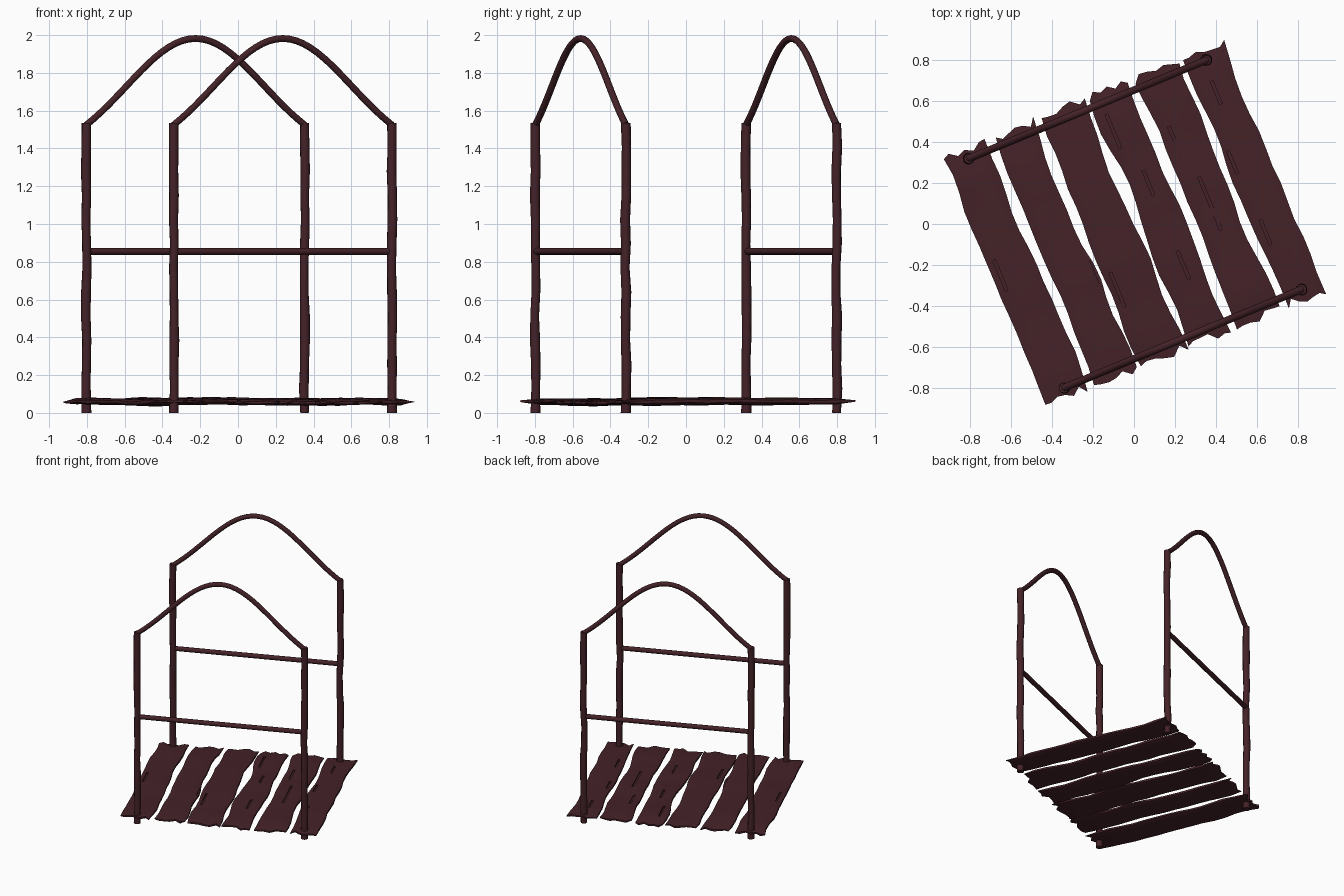
import bpy, bmesh, math, random
from mathutils import Vector, Matrix

if "Cube" in bpy.data.objects:
    bpy.data.objects.remove(bpy.data.objects["Cube"])

random.seed(7)
ANG = math.radians(22.5)
ROT = Matrix.Rotation(ANG, 4, 'Z')
HU, HV = 0.625, 0.604          # half spacing of the posts
SHIFT = Vector((0.006, 0, 0))

wood = bpy.data.materials.new("dark_wood")
wood.diffuse_color = (0.058, 0.016, 0.021, 1)
wood.use_nodes = True
wood.node_tree.nodes["Principled BSDF"].inputs["Base Color"].default_value = wood.diffuse_color


def to_world(u, v, z):
    return ROT @ Vector((u, v, z))


def finish(name, bm, smooth=None):
    bmesh.ops.recalc_face_normals(bm, faces=bm.faces)
    me = bpy.data.meshes.new(name)
    bm.to_mesh(me)
    bm.free()
    ob = bpy.data.objects.new(name, me)
    bpy.context.collection.objects.link(ob)
    me.materials.append(wood)
    if smooth:
        bpy.ops.object.select_all(action='DESELECT')
        ob.select_set(True)
        bpy.context.view_layer.objects.active = ob
        bpy.ops.object.shade_smooth_by_angle(angle=math.radians(smooth))
    return ob


def tube(name, path, radii, sides, axis_hint, smooth=40):
    """Loft a round section along a path of points."""
    bm = bmesh.new()
    rings = []
    for i, p in enumerate(path):
        a, b = path[max(i - 1, 0)], path[min(i + 1, len(path) - 1)]
        t = (b - a).normalized()
        n = axis_hint.cross(t).normalized()
        s = t.cross(n)
        rings.append([bm.verts.new(p + radii[i] * (n * math.cos(k * math.tau / sides)
                      + s * math.sin(k * math.tau / sides))) for k in range(sides)])
    for r0, r1 in zip(rings, rings[1:]):
        for k in range(sides):
            j = (k + 1) % sides
            bm.faces.new((r0[k], r0[j], r1[j], r1[k]))
    bm.faces.new(rings[0])
    bm.faces.new(rings[-1])
    return finish(name, bm, smooth)


# Gouge cutters: (x, y, length) of cracks in the deck
cracks = [(-0.65, -0.25, 0.16), (-0.19, -0.22, 0.14), (-0.08, -0.32, 0.18),
          (-0.10, 0.45, 0.18), (0.07, 0.20, 0.13), (0.24, -0.20, 0.15),
          (0.20, 0.40, 0.16), (0.37, 0.10, 0.28), (0.40, 0.64, 0.12),
          (0.48, 0.30, 0.12), (0.64, -0.04, 0.13)]
bm = bmesh.new()
for x, y, length in cracks:
    m = (Matrix.Translation((x, y, 0.083)) @ ROT
         @ Matrix.Diagonal((0.014, length, 0.034, 1)))
    bmesh.ops.create_cube(bm, size=1, matrix=m)
cutter = finish("crack_cutter", bm)
cutter.hide_render = True
cutter.hide_viewport = True

# Deck planks: left and right edge of each, across the deck
planks = [(-0.725, -0.513), (-0.475, -0.265), (-0.228, 0.0),
          (0.035, 0.228), (0.285, 0.492), (0.528, 0.73)]
cols = [0, 0.14, 0.32, 0.5, 0.68, 0.86, 1]
NV = 15


def wobble(n, amp):
    vals = [random.uniform(-amp, amp) for _ in range(n)]
    return [(vals[max(i - 1, 0)] + 2 * vals[i] + vals[min(i + 1, n - 1)]) / 3
            for i in range(n)]


for idx, (u0, u1) in enumerate(planks):
    bm = bmesh.new()
    left, right = wobble(NV, 0.017), wobble(NV, 0.017)
    bend = wobble(NV, 0.007)
    ends = [[random.uniform(-0.024, 0.022) for _ in cols] for _ in range(2)]
    top, bot = [], []
    for j in range(NV):
        f = j / (NV - 1)
        a, b = u0 + left[j], u1 + right[j]
        trow, brow = [], []
        for c, s in enumerate(cols):
            v = -0.65 + 1.3 * f
            if j == 0:
                v += ends[0][c]
            if j == NV - 1:
                v += ends[1][c]
            # worn thin towards the edges and ends
            half = 0.016 * (0.45 if s in (0, 1) else 1) * (0.4 if j in (0, NV - 1) else 1)
            mid = 0.06 + bend[j]
            u = a + (b - a) * s
            trow.append(bm.verts.new(to_world(u, v, mid + half + random.uniform(-.002, .002))))
            brow.append(bm.verts.new(to_world(u, v, mid - half + random.uniform(-.002, .002))))
        top.append(trow)
        bot.append(brow)
    n = len(cols)
    for j in range(NV - 1):
        for c in range(n - 1):
            for g in (top, bot):
                bm.faces.new((g[j][c], g[j][c + 1], g[j + 1][c + 1], g[j + 1][c]))
        for c in (0, n - 1):
            bm.faces.new((top[j][c], top[j + 1][c], bot[j + 1][c], bot[j][c]))
    for j in (0, NV - 1):
        for c in range(n - 1):
            bm.faces.new((top[j][c], top[j][c + 1], bot[j][c + 1], bot[j][c]))
    ob = finish(f"deck_plank_{idx + 1}", bm, 25)
    cut = ob.modifiers.new("cracks", 'BOOLEAN')
    cut.operation = 'DIFFERENCE'
    cut.solver = 'EXACT'
    cut.object = cutter

ALONG = to_world(1, 0, 0)
ACROSS = to_world(0, 1, 0)

for side, v in (("front", -HV), ("back", HV)):
    # Rough-hewn upright posts
    for end, u in (("left", -HU), ("right", HU)):
        base = to_world(u, v, 0) + SHIFT
        N = 13
        path, radii = [], []
        for i in range(N):
            w = 0.004 if 0 < i < N - 1 else 0
            path.append(base + Vector((random.uniform(-w, w), random.uniform(-w, w),
                                       1.535 * i / (N - 1))))
            radii.append(0.0245 + random.uniform(-0.0015, 0.0025))
        tube(f"{side}_{end}_post", path, radii, 10, ACROSS)

    # Horizontal hand rail
    rail = [to_world(s * HU, v, 0.855) + SHIFT for s in (-1, 1)]
    tube(f"{side}_rail", rail, [0.018] * 2, 12, ACROSS)

    # Bell-shaped arch over the posts
    arch = []
    for i in range(33):
        t = -1 + i / 16
        h = 0.5 * (1 - t * t) + 0.25 * (1 + math.cos(math.pi * t))
        arch.append(to_world(t * HU, v, 1.525 + 0.457 * h) + SHIFT)
    tube(f"{side}_arch", arch, [0.018] * 33, 12, ACROSS)
